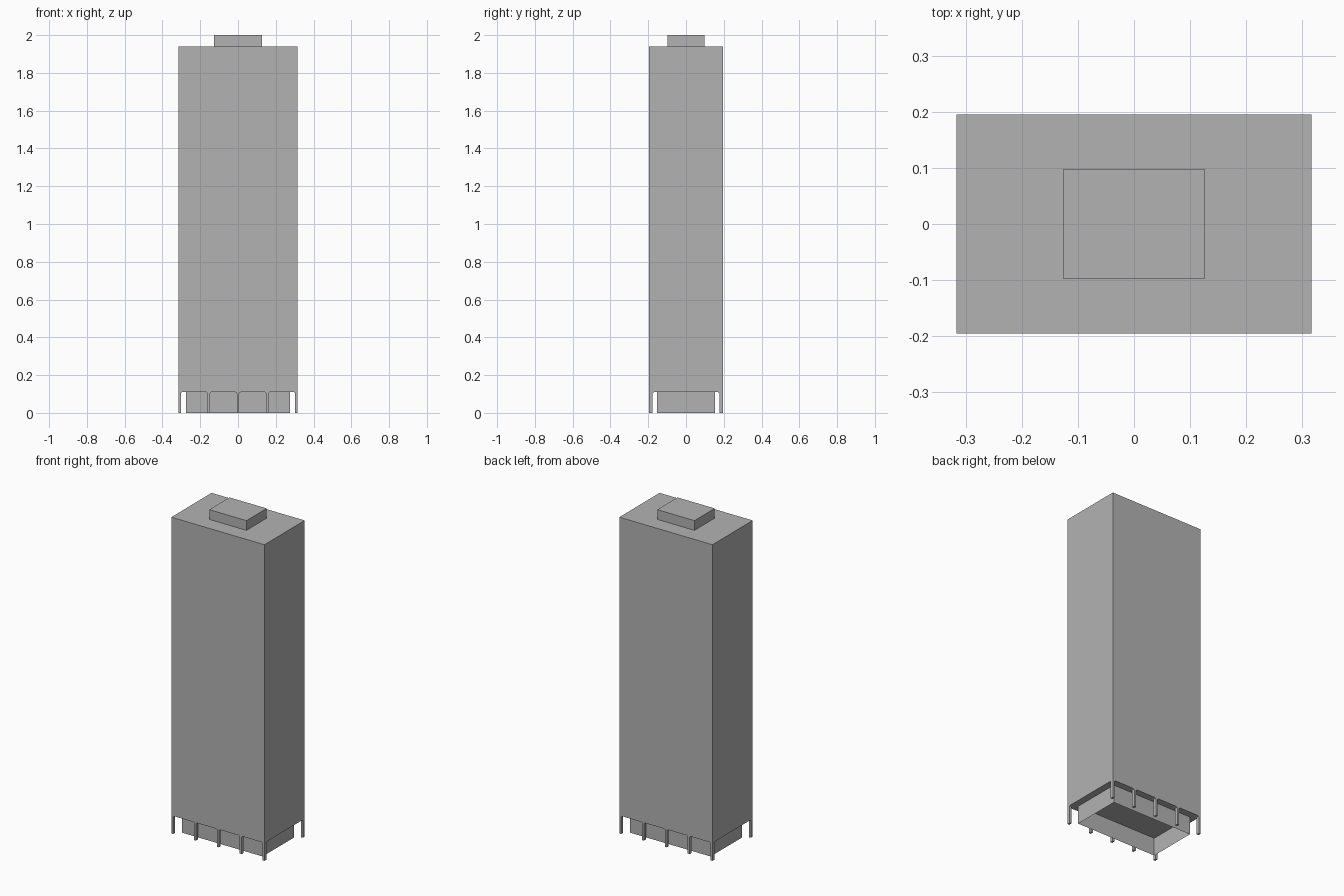
import bpy
import bmesh

if "Cube" in bpy.data.objects:
    bpy.data.objects.remove(bpy.data.objects["Cube"])

HX, HY = 0.316, 0.195      # tower half width and half depth
Z_BASE, Z_ROOF, Z_TOP = 0.11, 1.94, 2.0

concrete = bpy.data.materials.new("concrete_grey")
concrete.diffuse_color = (0.45, 0.45, 0.45, 1)
concrete.use_nodes = True
concrete.node_tree.nodes["Principled BSDF"].inputs["Base Color"].default_value = concrete.diffuse_color


def loft(name, rings, bottom=True, top=True):
    """Stack of rectangles (x0, x1, y0, y1, z) joined into a flat-faced solid."""
    bm = bmesh.new()
    loops = []
    for x0, x1, y0, y1, z in rings:
        loops.append([bm.verts.new(p) for p in
                      ((x0, y0, z), (x1, y0, z), (x1, y1, z), (x0, y1, z))])
    for a, b in zip(loops, loops[1:]):
        for i in range(4):
            j = (i + 1) % 4
            bm.faces.new((a[i], a[j], b[j], b[i]))
    if bottom:
        bm.faces.new(loops[0][::-1])
    if top:
        bm.faces.new(loops[-1])
    mesh = bpy.data.meshes.new(name)
    bm.to_mesh(mesh)
    bm.free()
    mesh.materials.append(concrete)
    obj = bpy.data.objects.new(name, mesh)
    bpy.context.collection.objects.link(obj)
    return obj


def block(name, hx, hy, z0, z1, **caps):
    return loft(name, [(-hx, hx, -hy, hy, z0), (-hx, hx, -hy, hy, z1)], **caps)


# Tower slab and rooftop plant room
block("tower", HX, HY, Z_BASE, Z_ROOF)
block("roof_plant_room", 0.126, 0.098, Z_ROOF, Z_TOP, bottom=False)

# Recessed ground floor walls, open underneath
block("lobby_walls", 0.274, 0.153, 0.0, Z_BASE, bottom=False, top=False)

# Columns flush with the facade, flaring slightly where they meet the slab
CW, CD = 0.0065, 0.018
FLARE = [(0.0, 0.0), (0.0, 0.102), (0.0025, 0.1075), (0.008, Z_BASE)]
for side, row in ((-1, "front"), (1, "back")):
    for i in range(5):
        cx = (i - 2) * (HX - CW) / 2
        rings = []
        for f, z in FLARE:
            ys = sorted((side * HY, side * (HY - CD - f)))
            rings.append((max(cx - CW - f, -HX), min(cx + CW + f, HX), *ys, z))
        loft(f"{row}_column_{i + 1}", rings, top=False)
